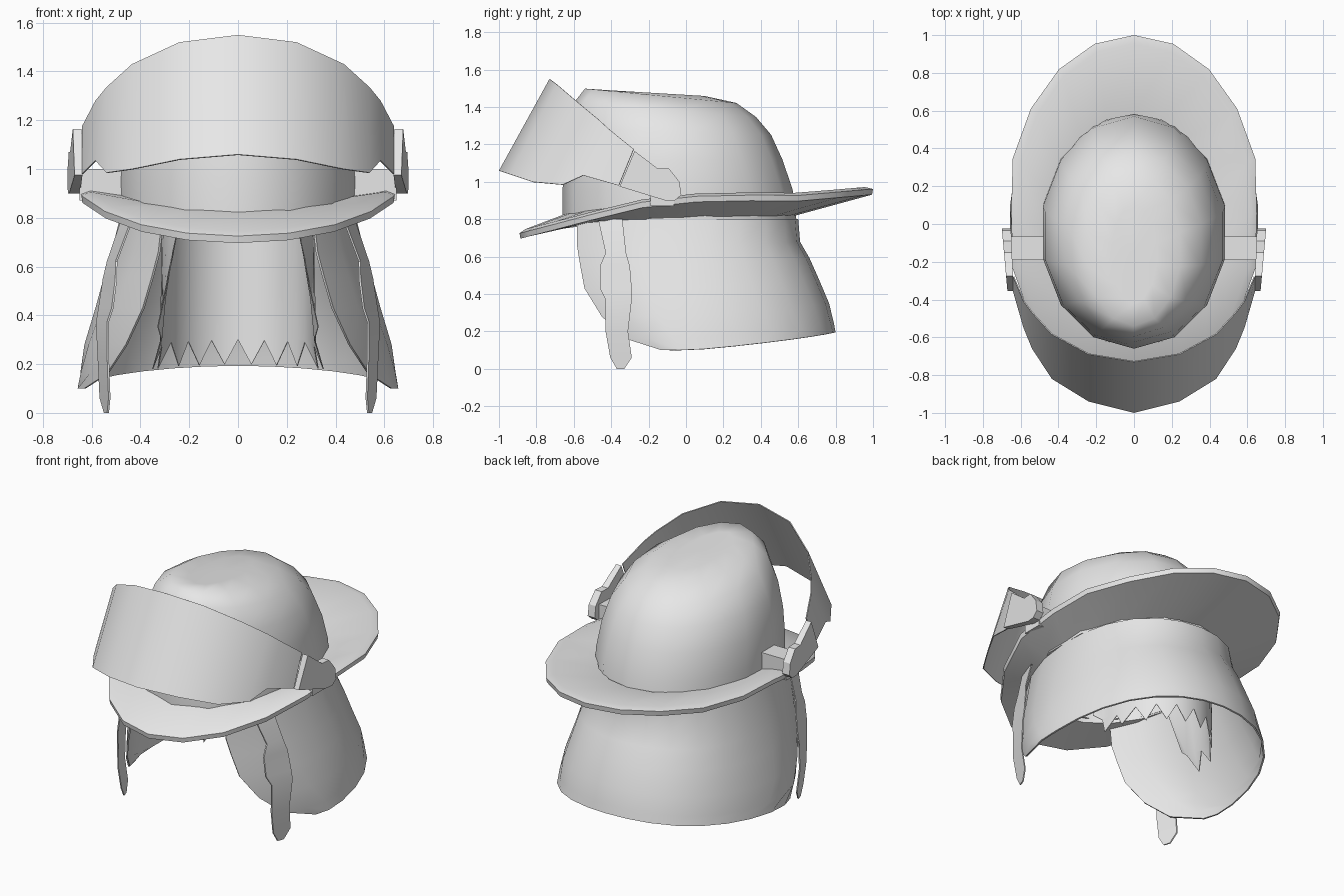
import bpy, bmesh, math

if "Cube" in bpy.data.objects:
    bpy.data.objects.remove(bpy.data.objects["Cube"])

grey = bpy.data.materials.new("plain_grey")
grey.diffuse_color = (0.8, 0.8, 0.8, 1)
grey.use_nodes = True
grey.node_tree.nodes["Principled BSDF"].inputs["Base Color"].default_value = grey.diffuse_color


def make(name, verts, faces, angle=40, thick=0.0, fix=False):
    """Mesh object, optionally thickened inward, smooth except at sharp edges."""
    me = bpy.data.meshes.new(name)
    me.from_pydata(verts, [], faces)
    me.materials.append(grey)
    if fix:
        bm = bmesh.new()
        bm.from_mesh(me)
        bmesh.ops.recalc_face_normals(bm, faces=bm.faces)
        bm.to_mesh(me)
        bm.free()
    ob = bpy.data.objects.new(name, me)
    bpy.context.collection.objects.link(ob)
    bpy.ops.object.select_all(action='DESELECT')
    ob.select_set(True)
    bpy.context.view_layer.objects.active = ob
    if thick:
        mod = ob.modifiers.new("thickness", 'SOLIDIFY')
        mod.thickness = thick
        mod.offset = -1
        bpy.ops.object.modifier_apply(modifier=mod.name)
    bpy.ops.object.shade_smooth_by_angle(angle=math.radians(angle))
    return ob


def loft(rings, closed):
    """Vertices and quads joining rows of equal length."""
    n = len(rings[0])
    verts = [p for r in rings for p in r]
    faces = []
    for r in range(len(rings) - 1):
        for i in range(n if closed else n - 1):
            j = (i + 1) % n
            faces.append((r*n + i, r*n + j, (r+1)*n + j, (r+1)*n + i))
    return verts, faces


def interp(table, t):
    for (a, va), (b, vb) in zip(table, table[1:]):
        if t <= b:
            return va + (vb - va) * max(0, t - a) / (b - a)
    return table[-1][1]


def oval(n, hw, front, back, zf, limit=9):
    """Ring from the back clockwise; zf gives the height at a given y."""
    ring = []
    for i in range(n):
        a = 2 * math.pi * i / n
        y = (front + back) / 2 + (back - front) / 2 * math.cos(a)
        x = max(-limit, min(limit, hw * math.sin(a)))
        ring.append((x, y, zf(y)))
    return ring


# Dome: height, half width, front y, back y, forward rise
rows = [(1.465, .12, -.42, .10, .06), (1.447, .25, -.54, .27, .095),
        (1.378, .365, -.595, .375, .085), (1.265, .44, -.625, .455, .03),
        (1.12, .48, -.645, .515, 0), (.96, .495, -.66, .57, 0),
        (.80, .495, -.66, .59, 0)]
rings = [oval(14, hw, f, b, lambda y, z=z, t=t: z - t * y)
         for z, hw, f, b, t in rows]
v, f = loft(rings, True)
v.append((0, -.16, 1.474))
f += [(len(v) - 1, (i + 1) % 14, i) for i in range(14)]
make("dome", v, f, 70, 0.01)

# Brim: drooping in front, dished, with a rounded rim
edge = [(-.89, .735), (-.6, .81), (-.3, .89), (-.1, .925), (.2, .94),
        (.6, .937), (1, .972)]
root_top = [(-.66, .825), (-.3, .88), (0, .90), (.6, .90)]
root_low = [(-.66, .77), (0, .81), (.6, .82)]
N = 20
brim = [oval(N, .48, -.65, .58, lambda y: interp(root_top, y)),
        oval(N, .635, -.86, .955, lambda y: interp(edge, y) + .004, .615),
        oval(N, .675, -.89, 1.0, lambda y: interp(edge, y) - .010, .65),
        oval(N, .67, -.885, .995, lambda y: interp(edge, y) - .040, .645),
        oval(N, .48, -.65, .585, lambda y: interp(root_low, y))]
v, f = loft(brim + [brim[0]], True)
make("brim", v, f, 50)

# Neck curtain: height, half width, back y, front radius, half sweep in degrees
rows = [(.80, .485, .60, .76, 140), (.66, .52, .61, .75, 141),
        (.56, .55, .66, .74, 140), (.43, .585, .71, .73, 138),
        (.28, .63, .765, .66, 133), (.16, .65, .79, .57, 124),
        (.10, .66, .80, .45, 107)]
rings = []
for z, hw, back, front, sweep in rows:
    ring = []
    for i in range(19):
        a = math.radians(sweep * (i - 9) / 9)
        c = math.cos(a)
        rise = .095 * max(0, c) ** 1.3 * (.80 - z) / .70
        k = 1 + (.035 * math.sin(2 * a) ** 2 if c > 0 else 0)
        x = max(-hw, min(hw, k * hw * math.sin(a)))
        ring.append((x, k * (back if c > 0 else front) * c, z + rise))
    rings.append(ring)
v, f = loft(rings, False)
make("neck_curtain", v, f, 50, 0.01)

# Inner lining with a ragged lower hem, rising along the sides
top, mid, low = [], [], []
for i in range(-13, 14):
    deg = 10 * i
    a = math.radians(deg)
    x, y = .32 * math.sin(a), .16 + .37 * math.cos(a)
    hem = interp([(0, .2), (60, .19), (85, .17), (100, .2), (130, .66)], abs(deg))
    flare = 1.1 if abs(deg) > 65 and i % 2 else 1
    top.append((x * .97, y, .84))
    mid.append((x, y, hem + .11))
    low.append((x * flare, y, hem + (0 if i % 2 else .1)))
v, f = loft([top, mid, low], False)
make("ragged_lining", v, f, 50, 0.004)

# Raised visor: x, top y, top z, bottom y, bottom z
half = [(0, -.73, 1.55, -1.0, 1.06), (.24, -.69, 1.52, -.94, 1.04),
        (.435, -.585, 1.43, -.82, 1.0), (.54, -.47, 1.335, -.66, .985),
        (.585, -.41, 1.28, -.55, 1.035), (.64, -.28, 1.175, -.36, .98)]
cols = [(-x, *r) for x, *r in reversed(half[1:])] + half
v, f = loft([[(-x, a, b) for x, a, b, _, _ in cols],
             [(-x, c, d) for x, _, _, c, d in cols]], False)
make("visor", v, f, 50, 0.006)

# Side parts: hinge plate, pivot bar and chin strap on each side
plate = [(-.275, 1.165), (-.15, 1.07), (-.09, 1.07), (-.035, 1.0),
         (-.025, .93), (-.06, .9), (-.11, .9), (-.355, .975)]
strap = [(.80, -.47, -.34, .46), (.62, -.43, -.32, .515), (.55, -.46, -.30, .525),
         (.43, -.46, -.29, .54), (.37, -.43, -.29, .55), (.20, -.43, -.31, .548),
         (.06, -.405, -.29, .535), (.0, -.37, -.33, .53)]
for side, label in ((1, "right"), (-1, "left")):
    n = len(plate)
    inner = [(side * (.652 + .04 * y), y, z) for y, z in plate]
    outer = [(side * (.702 + .09 * y), y, z) for y, z in plate]
    v, f = loft([inner, outer], True)
    f += [tuple(range(n)), tuple(range(n, 2 * n))]
    make("hinge_plate_" + label, v, f, 30, fix=True)

    ends = [[(side * x, y, z) for y, z in
             ((-.19, .87), (-.19, 1.0), (-.065, 1.0), (-.065, .87))]
            for x in (.45, .65)]
    v, f = loft(ends, True)
    f += [(0, 1, 2, 3), (4, 5, 6, 7)]
    make("pivot_bar_" + label, v, f, 30, fix=True)

    # thin strap, its front edge turned inward
    t = .004
    rings = []
    for z, a, b, x in strap:
        xa, xb = x + .32 * (a + .38), x + .32 * (b + .38)
        rings.append([(side * (xa - t), a, z), (side * (xa + t), a, z),
                      (side * (xb + t), b, z), (side * (xb - t), b, z)])
    v, f = loft(rings, True)
    m = len(v)
    f += [(0, 1, 2, 3), (m - 4, m - 3, m - 2, m - 1)]
    make("chin_strap_" + label, v, f, 30, fix=True)
